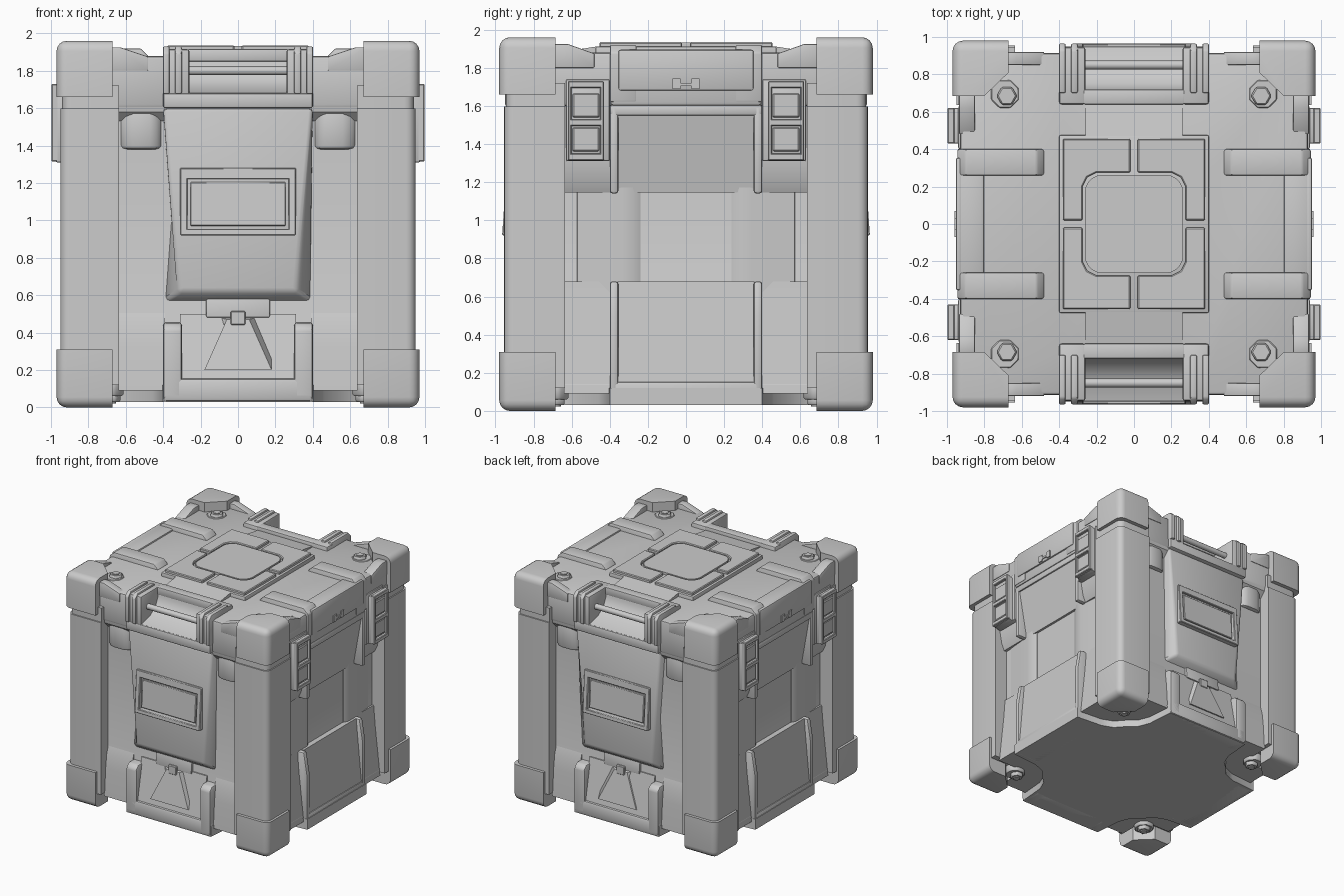
import bpy, bmesh, math

if "Cube" in bpy.data.objects:
    bpy.data.objects.remove(bpy.data.objects["Cube"])

grey = bpy.data.materials.new("case_grey")
grey.diffuse_color = (0.6, 0.6, 0.6, 1)
grey.use_nodes = True
grey.node_tree.nodes["Principled BSDF"].inputs["Base Color"].default_value = grey.diffuse_color


def finish(name, bm, bevel, mirror, segs=2, pick=None):
    """Bevel sharp (optionally picked) edges, mirror across named axes, shade smooth by angle."""
    bmesh.ops.recalc_face_normals(bm, faces=bm.faces)
    if bevel:
        edges = [e for e in bm.edges if e.calc_face_angle(0) > 0.5
                 and (pick is None or all(pick(v.co) for v in e.verts))]
        bmesh.ops.bevel(bm, geom=edges, offset=bevel, segments=segs, profile=0.5,
                        affect='EDGES', clamp_overlap=True)
    me = bpy.data.meshes.new(name)
    bm.to_mesh(me)
    bm.free()
    me.materials.append(grey)
    ob = bpy.data.objects.new(name, me)
    bpy.context.collection.objects.link(ob)
    bpy.ops.object.select_all(action='DESELECT')
    ob.select_set(True)
    bpy.context.view_layer.objects.active = ob
    bpy.ops.object.shade_smooth_by_angle(angle=math.radians(35))
    if mirror:
        mod = ob.modifiers.new("mirror", 'MIRROR')
        mod.use_axis = ('x' in mirror, 'y' in mirror, False)
        mod.use_mirror_merge = False
    return ob


def loft(name, ring_a, ring_b, bevel=0.0, mirror="", segs=2, pick=None):
    bm = bmesh.new()
    a = [bm.verts.new(p) for p in ring_a]
    b = [bm.verts.new(p) for p in ring_b]
    bm.faces.new(a)
    bm.faces.new(b)
    n = len(a)
    for i in range(n):
        j = (i + 1) % n
        bm.faces.new((a[i], a[j], b[j], b[i]))
    return finish(name, bm, bevel, mirror, segs, pick)


def prism(name, axis, pts, lo, hi, bevel=0.0, mirror="", segs=2, pick=None):
    """Extrude a 2D profile along an axis (x: yz profile, y: xz, z: xy)."""
    put = {'x': lambda p, h: (h, p[0], p[1]),
           'y': lambda p, h: (p[0], h, p[1]),
           'z': lambda p, h: (p[0], p[1], h)}[axis]
    return loft(name, [put(p, lo) for p in pts], [put(p, hi) for p in pts],
                bevel, mirror, segs, pick)


def box(name, x0, x1, y0, y1, z0, z1, bevel=0.0, mirror="", segs=2, pick=None):
    return prism(name, 'z', [(x0, y0), (x1, y0), (x1, y1), (x0, y1)], z0, z1,
                 bevel, mirror, segs, pick)


def circle(cx, cy, r, n, start=0.0):
    return [(cx + r * math.cos(start + math.tau * i / n),
             cy + r * math.sin(start + math.tau * i / n)) for i in range(n)]


def both(half):
    """Close a half profile by reflecting its first coordinate."""
    return half + [(-u, v) for u, v in reversed(half)]


# --- recessed body core, one profile each way, and notched floor plate
for label, axis, d in (("front_back", 'x', .855), ("sides", 'y', .83)):
    core = [(.91, 1.61), (.905, 1.58), (d, 1.53), (d, .25), (.90, .14), (.90, .09)]
    prism("body_core_" + label, axis, both(core), -.64, .64)
notch = [(.94, .40), (.70, .42), (.60, .46), (.535, .535), (.46, .60), (.42, .70), (.40, .94)]
floor = both(notch)
floor += [(u, -v) for u, v in reversed(floor)]
prism("floor_plate", 'z', floor, .03, .12)

# --- corner posts, split at the lid seam, with end caps and bolts
outer = lambda co: co.x > .94 and co.y > .94
box("corner_post", .635, .95, .635, .955, .12, 1.598, .05, "xy", 4, outer)
box("lid_corner_post", .635, .94, .635, .945, 1.598, 1.72, .05, "xy", 4,
    lambda co: co.x > .93 and co.y > .93)
cap = [(.97, .98), (.67, .98), (.67, .81), (.80, .685), (.97, .685)]
for label, z0, z1, end in (("top", 1.66, 1.96, 1.96), ("bottom", 0.0, .31, 0.0)):
    prism(label + "_corner_cap", 'z', cap, z0, z1, .055, "xy", 4,
          lambda co: (abs(co.z - end) < .01 and max(co.x - .01, co.y - .02) > .94) or outer(co))
for label, seat, nut in (("top", (1.80, 1.885), (1.86, 1.905)), ("bottom", (.06, .16), (.03, .08))):
    prism(label + "_bolt_seat", 'z', circle(.69, .695, .085, 8, .39), *seat, .01, "xy", 1)
    prism(label + "_bolt", 'z', circle(.68, .685, .055, 6), *nut, .008, "xy", 1)
    prism(label + "_bolt_pin", 'z', circle(.68, .685, .028, 12), nut[0] - .008, nut[1] + .008, 0, "xy")

# --- lid with a notch front and back for the handles
lid = [(.93, -.915), (.93, .915), (.36, .915), (.36, .70), (-.36, .70), (-.36, .915),
       (-.93, .915), (-.93, -.915), (-.36, -.915), (-.36, -.70), (.36, -.70), (.36, -.915)]
prism("lid", 'z', lid, 1.60, 1.88, .02)
box("lid_plateau", -.40, .40, -.475, .475, 1.85, 1.912, .008)
prism("lid_slope", 'x', [(.47, 1.912), (.64, 1.885), (.64, 1.8), (.47, 1.8)], -.26, .26, 0, "y")
prism("lid_front_ramp", 'y', [(.48, 1.875), (.63, 1.925), (.68, 1.925), (.68, 1.8), (.48, 1.8)],
      .85, .92, .006, "xy")
prism("lid_side_ramp", 'x', [(.48, 1.875), (.62, 1.925), (.69, 1.925), (.69, 1.8), (.48, 1.8)],
      .85, .935, .006, "xy")

# --- raised top tiles: four L shapes around a rounded square
tile = [(.02, .455), (.38, .455), (.38, .02), (.275, .02), (.275, .20), (.25, .25),
        (.20, .275), (.02, .275)]
prism("lid_corner_tile", 'z', tile, 1.89, 1.935, .006, "xy", 1)


def rounded_square(h, r):
    out = []
    for k, (sx, sy) in enumerate(((1, 1), (-1, 1), (-1, -1), (1, -1))):
        for i in range(6):
            a = math.pi / 2 * (k + i / 5)
            out.append((sx * (h - r) + r * math.cos(a), sy * (h - r) + r * math.sin(a)))
    return out


prism("lid_centre_tile", 'z', rounded_square(.262, .09), 1.89, 1.932)

# --- handle housing, front and back
box("handle_sill", -.40, .40, .68, .95, 1.60, 1.68, .012, "y")
prism("handle_scoop", 'x', [(.66, 1.90), (.71, 1.90), (.715, 1.83), (.75, 1.76), (.82, 1.71),
                            (.94, 1.68), (.94, 1.64), (.66, 1.64)], -.30, .30, 0, "y")
box("handle_cheek", .26, .40, .64, .945, 1.64, 1.915, .012, "xy")
for label, x in (("inner", .30), ("outer", .365)):
    prism(label + "_handle_rib", 'x', [(.70, 1.93), (.93, 1.93), (.965, 1.895), (.965, 1.675),
                                       (.70, 1.675)], x, x + .037, .01, "xy")
prism("handle_bar", 'x', circle(.85, 1.80, .024, 12), -.27, .27, 0, "y")
box("handle_top_lip", -.27, .27, .64, .72, 1.85, 1.915, .008, "y")

# --- lid side bands and side plates
prism("lid_band", 'y', [(.48, 1.88), (.52, 1.92), (.90, 1.92), (.945, 1.88), (.945, 1.62),
                        (.48, 1.62)], .26, .40, .01, "xy")
box("lid_side_panel", .80, .94, -.40, .40, 1.60, 1.895, .02, "x")
box("lid_side_plate", .92, .952, -.355, .355, 1.68, 1.895, .012, "x")
prism("side_plate_tab", 'x', [(.03, 1.69), (.07, 1.69), (.07, 1.745), (.03, 1.745), (.03, 1.72),
                              (-.03, 1.72), (-.03, 1.745), (-.07, 1.745), (-.07, 1.69),
                              (-.03, 1.69), (-.03, 1.705), (.03, 1.705)], .93, .96, 0, "x")

# --- latches
box("latch_mount", .80, .94, .40, .63, 1.31, 1.74, .01, "xy")
box("latch_base", .84, .975, .43, .62, 1.31, 1.72, .01, "xy")
for z in (1.315, 1.495, 1.695):
    box("latch_crossbar", .96, .998, .43, .62, z, z + .035, .005, "xy", 1)
for y in (.43, .60):
    box("latch_rail", .96, .998, y, y + .02, 1.315, 1.73, .005, "xy", 1)
for z in (1.362, 1.54):
    box("latch_button", .96, .985, .455, .595, z, z + .125, .006, "xy", 1)

# --- front and back label panel
loft("label_panel", [(-.40, .925, 1.6), (.40, .925, 1.6), (.31, .92, .62), (-.31, .92, .62)],
     [(-.40, .75, 1.6), (.40, .75, 1.6), (.40, .845, .56), (-.40, .845, .56)], .02, "y")


def slant(z0, z1, d=0.0):
    """Label profile leaning outward towards its lower edge."""
    f = lambda z: .94 + (1.28 - z) * .07 - d
    return [(.88, z0), (f(z0), z0), (f(z1), z1), (.88, z1)]


prism("label_frame_bottom", 'x', slant(.92, .955), -.31, .31, .005, "y", 1)
prism("label_frame_top", 'x', slant(1.22, 1.28), -.31, .31, .005, "y", 1)
prism("label_frame_side", 'x', slant(.93, 1.27), .27, .31, .005, "xy", 1)
prism("label_plate", 'x', slant(.97, 1.205, .012), -.255, .255, .004, "y", 1)

# --- front and back flank fillers beside the panel
prism("front_flank_bulge", 'z', [(.40, .84), (.43, .88), (.47, .895), (.56, .895), (.60, .88),
                                 (.64, .84)], 1.38, 1.605, .02, "xy")
prism("front_flank_bottom", 'x', [(.70, .505), (.855, .505), (.875, .44), (.89, .32), (.905, .09),
                                  (.70, .09)], .39, .64, 0, "xy")

# --- front and back bumper with a sloped pocket
prism("bumper_arm", 'x', [(.75, .03), (.93, .03), (.95, .05), (.95, .42), (.92, .45), (.75, .46)],
      .30, .40, .02, "xy")
box("bumper_lip", -.40, .40, .75, .95, .03, .155, .02, "y")
prism("bumper_pocket", 'x', [(.70, .14), (.935, .14), (.865, .50), (.70, .50)], -.31, .31, 0, "y")
loft("pocket_wedge", [(-.18, .935, .20), (.18, .935, .20), (.06, .885, .47), (-.06, .885, .47)],
     [(-.18, .82, .20), (.18, .82, .20), (.17, .82, .50), (-.17, .82, .50)], 0, "y")
prism("pocket_ramp", 'x', [(.74, .48), (.88, .48), (.865, .61), (.74, .61)], -.17, .17, .008, "y")
box("pocket_hook", -.04, .04, .80, .895, .44, .515, .006, "y", 1)

# --- side bays: overhanging upper pocket, soft columns, sloped lower pocket
box("upper_bay_wall", .70, .935, .355, .40, 1.14, 1.605, .015, "xy")
prism("lower_bay_wall", 'y', [(.70, .03), (.935, .03), (.935, .50), (.905, .68), (.70, .68)],
      .355, .40, .015, "xy")
box("upper_bay_lip", .70, .935, -.40, .40, 1.55, 1.605, .012, "x")
prism("upper_bay_slope", 'y', [(.70, 1.56), (.925, 1.56), (.85, 1.145), (.70, 1.145)],
      -.36, .36, 0, "x")
box("lower_bay_lip", .70, .935, -.40, .40, .03, .155, .02, "x")
prism("lower_bay_slope", 'y', [(.70, .14), (.925, .14), (.875, .68), (.70, .68)],
      -.36, .36, 0, "x")
prism("side_column", 'z', [(.78, .22), (.835, .24), (.855, .28), (.855, .34), (.845, .46),
                           (.835, .57), (.78, .60)], .35, 1.2, 0, "xy")
prism("side_flank_top", 'y', [(.70, 1.6), (.91, 1.6), (.90, 1.31), (.88, 1.2), (.855, 1.145),
                              (.70, 1.145)], .39, .64, 0, "xy")
prism("side_flank_bottom", 'y', [(.70, .68), (.845, .68), (.86, .50), (.88, .32), (.905, .09),
                                 (.70, .09)], .39, .64, 0, "xy")
